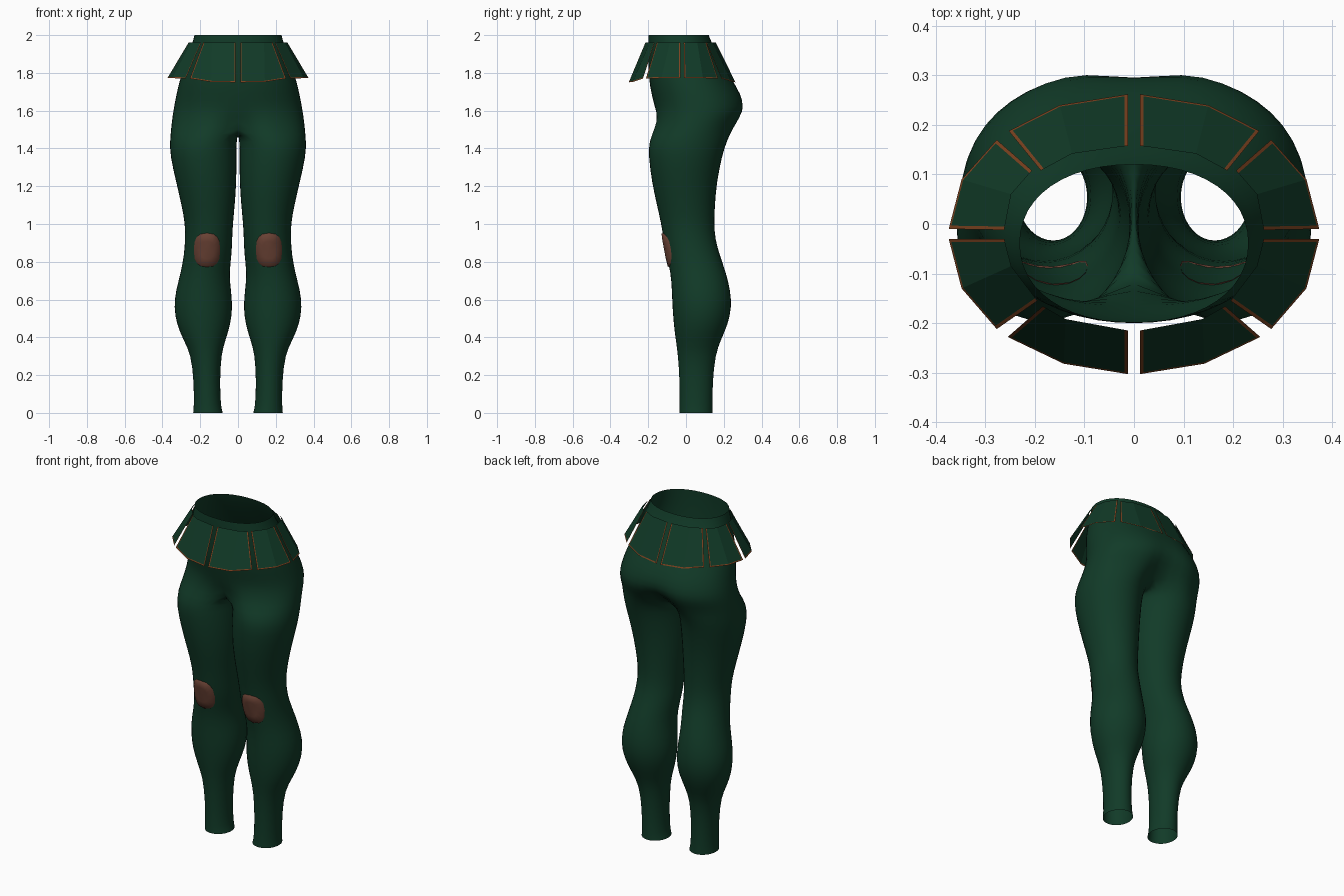
import bpy, bmesh, math
from mathutils import Vector
from mathutils.bvhtree import BVHTree

if "Cube" in bpy.data.objects:
    bpy.data.objects.remove(bpy.data.objects["Cube"])


def material(name, rgb):
    m = bpy.data.materials.new(name)
    m.diffuse_color = (*rgb, 1)
    m.use_nodes = True
    m.node_tree.nodes["Principled BSDF"].inputs["Base Color"].default_value = m.diffuse_color
    return m


GREEN = material("dark green cloth", (0.0056, 0.043, 0.021))
BROWN = material("brown knee leather", (0.14, 0.053, 0.034))
TRIM = material("copper trim", (0.2, 0.055, 0.014))


def make_object(name, bm, mats, smooth=False):
    me = bpy.data.meshes.new(name)
    bm.to_mesh(me)
    bm.free()
    for m in mats:
        me.materials.append(m)
    for p in me.polygons:
        p.use_smooth = smooth
    ob = bpy.data.objects.new(name, me)
    bpy.context.collection.objects.link(ob)
    return ob


def add_mirror(ob):
    mod = ob.modifiers.new("mirror", 'MIRROR')
    mod.merge_threshold = 0.001


def spow(v, e):
    return math.copysign(abs(v) ** e, v)


# Trousers: half torso rings (z, half width, front y, back y, front dip, back dip)
TORSO = [
    (2.00, .233, -.200, .122, 0, 0),
    (1.96, .242, -.202, .137, 0, 0),
    (1.86, .280, -.202, .190, 0, 0),
    (1.76, .312, -.198, .252, 0, .006),
    (1.69, .328, -.185, .300, 0, .012),
    (1.62, .342, -.168, .322, 0, .022),
    (1.57, .350, -.172, .312, .03, .06),
    (1.51, .357, -.186, .275, .09, .12),
]
# Leg rings (z, inner x, outer x, front y, back y)
LEG = [
    (1.44, .006, .362, -.198, .218),
    (1.36, .006, .361, -.200, .192),
    (1.22, .007, .328, -.182, .164),
    (1.10, .016, .300, -.155, .154),
    (1.00, .026, .281, -.132, .150),
    (0.92, .030, .281, -.120, .156),
    (0.84, .032, .286, -.105, .178),
    (0.74, .046, .304, -.082, .214),
    (0.65, .036, .330, -.076, .236),
    (0.56, .027, .341, -.073, .243),
    (0.47, .038, .326, -.066, .224),
    (0.39, .064, .292, -.056, .187),
    (0.31, .089, .249, -.043, .156),
    (0.16, .096, .234, -.034, .141),
    (0.03, .090, .234, -.034, .141),
    (0.00, .080, .238, -.036, .142),
]
bm = bmesh.new()
rings = []
for z, w, yf, yb, df, db in TORSO:
    ring = []
    for i in range(13):
        t = math.radians(-90 + 15 * i)
        x = 0 if i in (0, 12) else w * spow(math.cos(t), .92)
        y = (yf + yb) / 2 + (yb - yf) / 2 * spow(math.sin(t), .92)
        dip = math.exp(-(x / .065) ** 2)
        y += df * dip if i < 6 else -db * dip
        ring.append(bm.verts.new((x, y, z)))
    rings.append(ring)
for a, b in zip(rings, rings[1:]):
    for i in range(12):
        bm.faces.new((a[i], b[i], b[i + 1], a[i + 1]))
# Crotch seam closes the last half ring into a full leg opening
seam = [bm.verts.new((0, .115 - .042 * i, 1.485 - .006 * (2 - abs(i - 2)))) for i in range(5)]
previous = rings[-1] + seam
for z, xi, xo, yf, yb in LEG:
    ring = []
    for i in range(18):
        t = math.radians(-120 + 20 * i)
        ring.append(bm.verts.new((
            max(.005, (xi + xo) / 2 + (xo - xi) / 2 * 1.01 * math.cos(t)),
            (yf + yb) / 2 + (yb - yf) / 2 * 1.01 * math.sin(t), z)))
    for i in range(18):
        j = (i + 1) % 18
        bm.faces.new((previous[i], ring[i], ring[j], previous[j]))
    previous = ring
bmesh.ops.recalc_face_normals(bm, faces=bm.faces)
# Make the cloth face outward
bm.faces.ensure_lookup_table()
outer = max(bm.faces, key=lambda f: f.calc_center_median().x)
if outer.normal.x < 0:
    bmesh.ops.reverse_faces(bm, faces=bm.faces)
trousers = make_object("trousers", bm, [GREEN], True)
add_mirror(trousers)
sub = trousers.modifiers.new("smooth", 'SUBSURF')
sub.levels = sub.render_levels = 1

# Knee patches: rounded plates laid on the front of each leg
bpy.context.view_layer.update()
tree = BVHTree.FromObject(trousers, bpy.context.evaluated_depsgraph_get())


def on_leg(x, z, lift):
    hit = tree.ray_cast(Vector((x, -1, z)), Vector((0, 1, 0)))[0]
    return (x, hit.y - lift, z)


bm = bmesh.new()
loops = []
for scale, lift in ((1.0, -.002), (.93, .008), (.5, .009)):
    loop = []
    for i in range(16):
        a = 2 * math.pi * i / 16
        x = .164 + .071 * scale * spow(math.cos(a), .75)
        z = .862 + .092 * scale * spow(math.sin(a), .75)
        loop.append(bm.verts.new(on_leg(x, z, lift)))
    loops.append(loop)
for a, b in zip(loops, loops[1:]):
    for i in range(16):
        j = (i + 1) % 16
        bm.faces.new((a[i], a[j], b[j], b[i]))
centre = bm.verts.new(on_leg(.164, .862, .009))
for i in range(16):
    bm.faces.new((loops[-1][i], loops[-1][(i + 1) % 16], centre))
add_mirror(make_object("knee_patch", bm, [BROWN], True))

# Skirt panels: three top points and three hem points each (x, y, z)
PANELS = {
    "back": ([(.012, .158, 1.96), (.125, .142, 1.96), (.188, .108, 1.96)],
             [(.012, .262, 1.75), (.150, .240, 1.755), (.253, .188, 1.77)]),
    "rear_side": ([(.206, .108, 1.96), (.248, .060, 1.96), (.262, -.012, 1.96)],
                  [(.277, .170, 1.77), (.348, .090, 1.772), (.374, -.010, 1.772)]),
    "front_side": ([(.262, -.030, 1.96), (.248, -.085, 1.96), (.195, -.155, 1.96)],
                   [(.374, -.030, 1.772), (.348, -.130, 1.772), (.277, -.212, 1.77)]),
    "front": ([(.184, -.166, 1.96), (.138, -.192, 1.96), (.012, -.215, 1.96)],
              [(.255, -.228, 1.77), (.142, -.282, 1.752), (.012, -.303, 1.75)]),
}
EDGE = .007  # trim width
for name, (top, hem) in PANELS.items():
    top, hem = [Vector(p) for p in top], [Vector(p) for p in hem]

    def widen(row):
        # add a narrow column just inside each end of the row
        s = row[0] + (row[1] - row[0]).normalized() * EDGE
        e = row[2] + (row[1] - row[2]).normalized() * EDGE
        return [row[0], s, row[1], e, row[2]]

    top, hem = widen(top), widen(hem)
    above = [h + (t - h).normalized() * EDGE for t, h in zip(top, hem)]
    bm = bmesh.new()
    rows = [[bm.verts.new(p) for p in r] for r in (top, above, hem)]
    for r in range(2):
        for c in range(4):
            f = bm.faces.new((rows[r][c], rows[r][c + 1], rows[r + 1][c + 1], rows[r + 1][c]))
            f.material_index = 1 if r == 1 or c in (0, 3) else 0
    bm.normal_update()
    for f in bm.faces:
        if f.normal.z < 0:
            f.normal_flip()
    add_mirror(make_object(name + "_skirt_panel", bm, [GREEN, TRIM]))
